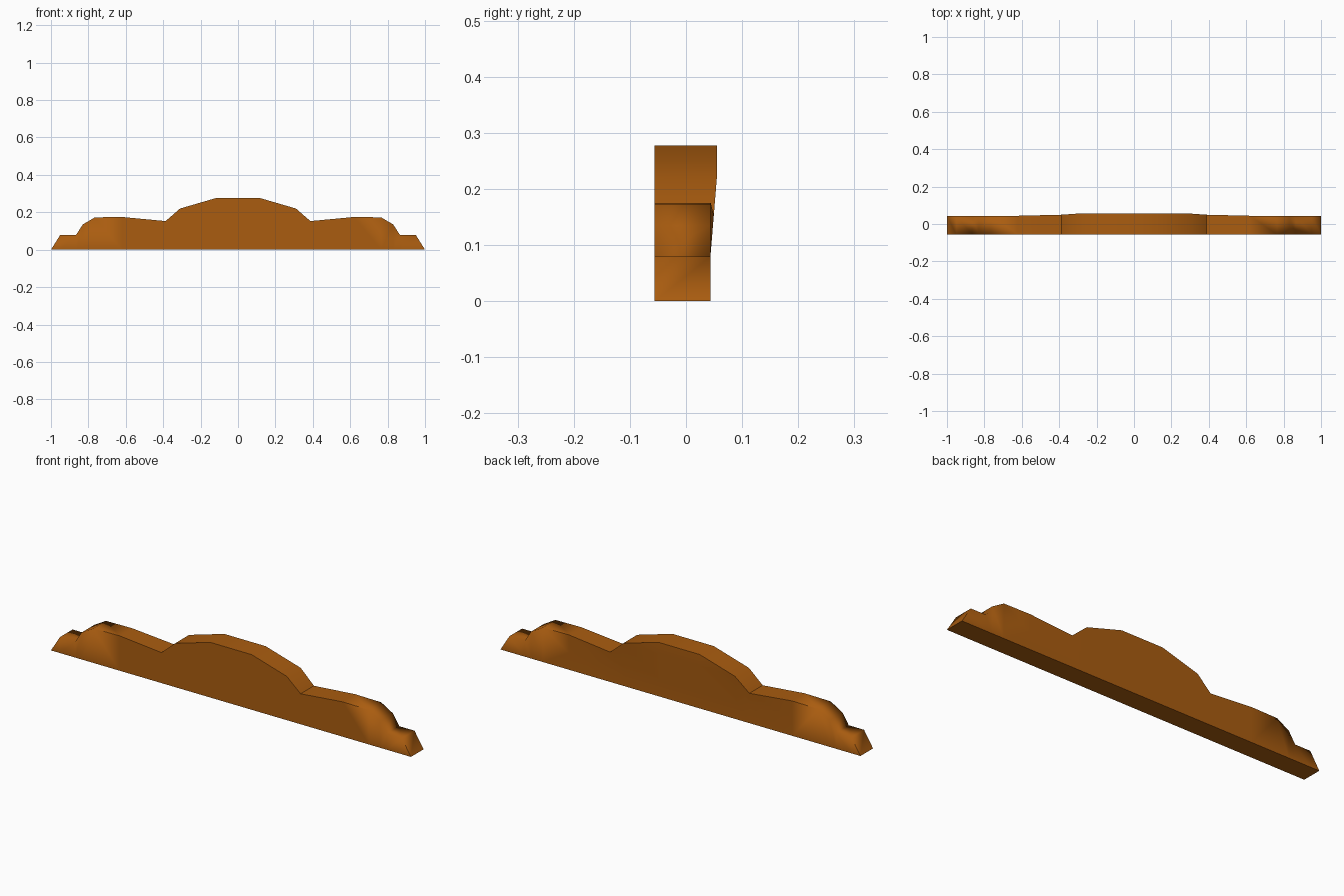
import bpy, bmesh

if "Cube" in bpy.data.objects:
    bpy.data.objects.remove(bpy.data.objects["Cube"])

FRONT, BACK, BACK_TOP = -0.056, 0.044, 0.055

# Half outline of the crest, from the tip to the middle
half = [(1.0, 0.0), (0.95, 0.08), (0.865, 0.08), (0.83, 0.135), (0.765, 0.173),
        (0.62, 0.175), (0.387, 0.153), (0.31, 0.22), (0.115, 0.277)]
outline = [(-x, z) for x, z in half] + half[::-1]

wood = bpy.data.materials.new("warm brown wood")
wood.use_nodes = True
colour = (0.40, 0.108, 0.005, 1)
wood.diffuse_color = colour
wood.node_tree.nodes["Principled BSDF"].inputs["Base Color"].default_value = colour

# Front face in vertical strips, then pushed back to a slab
bm = bmesh.new()
top = [bm.verts.new((x, FRONT, z)) for x, z in outline]
base = [v if v.co.z == 0 else bm.verts.new((v.co.x, FRONT, 0)) for v in top]
for i in range(len(top) - 1):
    corners = [base[i], base[i + 1], top[i + 1], top[i]]
    bm.faces.new(list(dict.fromkeys(corners)))
slab = bmesh.ops.extrude_face_region(bm, geom=bm.faces[:], use_keep_orig=True)
for v in slab["geom"]:
    if isinstance(v, bmesh.types.BMVert):
        v.co.y = BACK

# Back of the raised middle leans outward towards its top
for level in (0.085, 0.22):
    faces = [f for f in bm.faces if abs(f.calc_center_median().x) < 0.6]
    geom = set(faces)
    for f in faces:
        geom.update(f.edges, f.verts)
    bmesh.ops.bisect_plane(bm, geom=list(geom), dist=0.0001,
                           plane_co=(0, 0, level), plane_no=(0, 0, 1))
for v in bm.verts:
    if v.co.y > 0 and abs(v.co.x) < 0.5:
        lean = min(max((v.co.z - 0.085) / 0.135, 0), 1)
        v.co.y += lean * (BACK_TOP - BACK)
bmesh.ops.recalc_face_normals(bm, faces=bm.faces[:])

# Crisp rim, softened only around the stepped tips
for f in bm.faces:
    f.smooth = True
for e in bm.edges:
    mid = (e.verts[0].co + e.verts[1].co) / 2
    soft_tip = 0.77 < abs(mid.x) < 0.96 and mid.z > 0.01
    if e.calc_face_angle(0) > 0.6 and not soft_tip:
        e.smooth = False

mesh = bpy.data.meshes.new("crest_rail")
bm.to_mesh(mesh)
bm.free()
mesh.materials.append(wood)
crest = bpy.data.objects.new("crest_rail", mesh)
bpy.context.collection.objects.link(crest)
